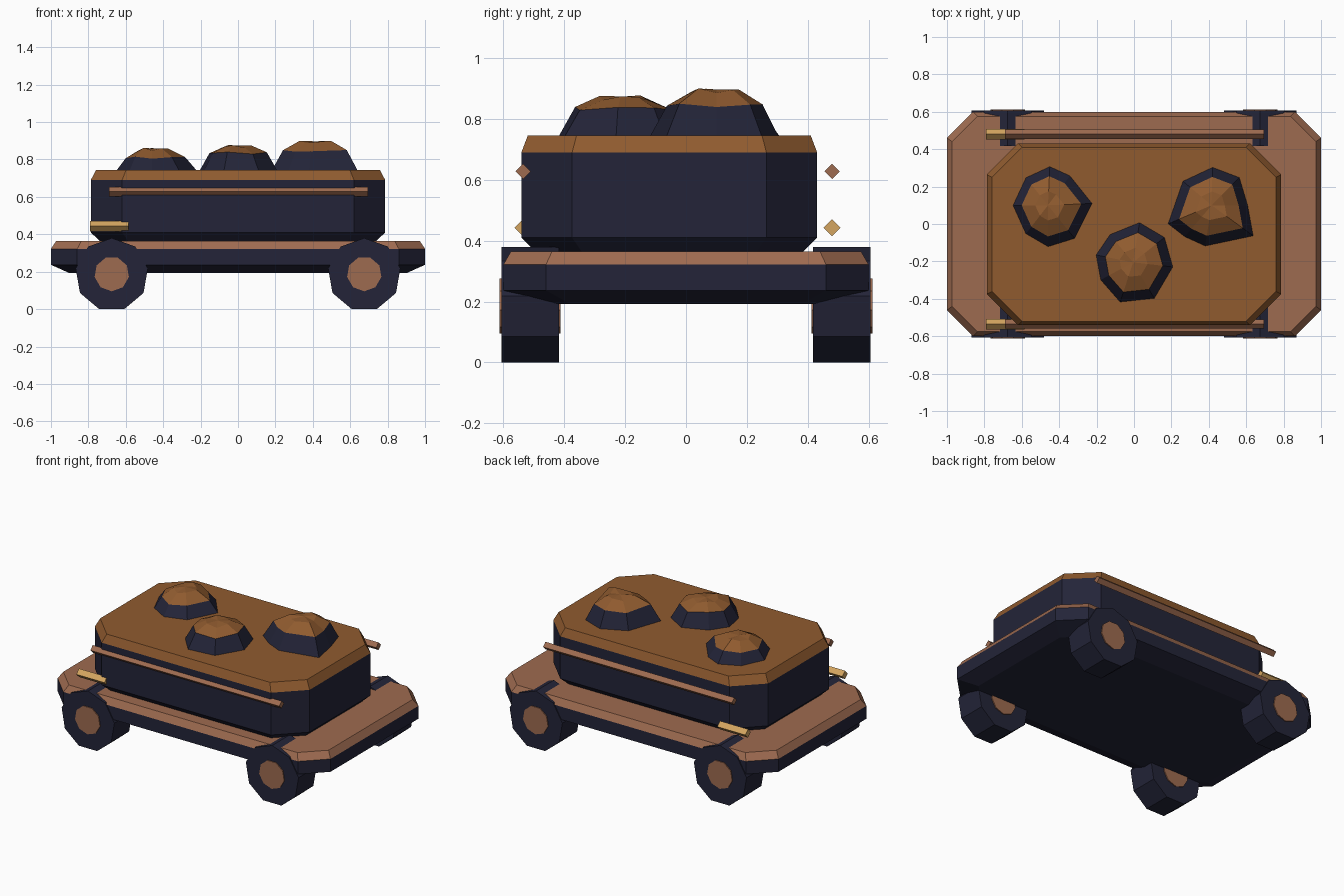
import bpy
import math
from math import cos, sin, pi

cube = bpy.data.objects.get("Cube")
if cube:
    bpy.data.objects.remove(cube)


def make_material(name, rgb):
    """Flat material from an 0-255 display colour."""
    linear = [((c / 255 + 0.055) / 1.055) ** 2.4 for c in rgb] + [1]
    mat = bpy.data.materials.new(name)
    mat.use_nodes = True
    mat.diffuse_color = linear
    mat.node_tree.nodes["Principled BSDF"].inputs["Base Color"].default_value = linear
    return mat


DARK = make_material("dark navy", (35, 36, 56))
COPPER = make_material("copper", (158, 107, 80))
BROWN = make_material("brown", (144, 91, 47))
GOLD = make_material("gold", (212, 165, 96))


def loft(name, rings, mats, bands):
    """Skin a stack of equal rings; bands gives the material slot per band,
    with the first and last entries for the bottom and top caps."""
    n = len(rings[0])
    verts = [p for ring in rings for p in ring]
    faces = [list(range(n))[::-1]]
    slots = [bands[0]]
    for r in range(len(rings) - 1):
        for i in range(n):
            j = (i + 1) % n
            faces.append([r * n + i, r * n + j, (r + 1) * n + j, (r + 1) * n + i])
            slots.append(bands[r + 1])
    faces.append([(len(rings) - 1) * n + i for i in range(n)])
    slots.append(bands[-1])
    mesh = bpy.data.meshes.new(name)
    mesh.from_pydata(verts, [], faces)
    for mat in mats:
        mesh.materials.append(mat)
    for poly, slot in zip(mesh.polygons, slots):
        poly.material_index = slot
    obj = bpy.data.objects.new(name, mesh)
    bpy.context.collection.objects.link(obj)
    return obj


def octagon(hx, hy, cut, z, cy=0.0):
    """Rectangle with clipped corners, counter-clockwise from above."""
    pts = [(hx, cut - hy), (hx, hy - cut), (hx - cut, hy), (cut - hx, hy),
           (-hx, hy - cut), (-hx, cut - hy), (cut - hx, -hy), (hx - cut, -hy)]
    return [(x, y + cy, z) for x, y in pts]


def prism(name, sides, radius, start, axis, centre, half, mat):
    """Straight prism along x or y."""
    rings = []
    for s in (-half, half):
        ring = []
        for i in range(sides):
            a = start + 2 * pi * i / sides
            u, w = radius * cos(a), radius * sin(a)
            offset = (s, u, w) if axis == "x" else (-u, s, w)
            ring.append(tuple(c + o for c, o in zip(centre, offset)))
        rings.append(ring)
    return loft(name, rings, [mat], [0, 0, 0])


# Deck: clipped slab with a copper top
loft("deck", [octagon(0.90, 0.49, 0.11, 0.192), octagon(1.0, 0.6, 0.14, 0.237),
              octagon(1.0, 0.6, 0.14, 0.322), octagon(0.972, 0.575, 0.135, 0.365)],
     [DARK, COPPER], [0, 0, 0, 1, 1])

# Container: dark walls with a brown lid
loft("container", [octagon(0.735, 0.435, 0.15, 0.36, -0.055),
                   octagon(0.787, 0.486, 0.167, 0.41, -0.055),
                   octagon(0.787, 0.486, 0.167, 0.69, -0.055),
                   octagon(0.758, 0.465, 0.16, 0.745, -0.055)],
     [DARK, BROWN], [0, 0, 0, 1, 1])

# Wheels with hubs showing on both faces
for x, end in ((-0.675, "right"), (0.675, "left")):
    for y, side in ((-0.512, "front"), (0.512, "back")):
        prism(f"{side}_{end}_wheel", 9, 0.196, pi / 2, "y", (x, y, 0.184), 0.094, DARK)
        prism(f"{side}_{end}_hub", 9, 0.093, -pi / 2, "y", (x, y, 0.188), 0.1, COPPER)

# Side rails and short handles, square bars standing on edge
for y, side in ((-0.535, "front"), (0.48, "back")):
    prism(f"{side}_rail", 4, 0.025, 0, "x", (0.002, y, 0.628), 0.692, COPPER)
    prism(f"{side}_handle", 4, 0.028, 0, "x", (-0.688, y, 0.443), 0.103, GOLD)


def mound(name, outline, centre, shoulder, top):
    """Faceted heap: dark skirt and brown crown over an irregular outline."""
    cx, cy = centre

    def ring(scale, z, wobble):
        return [(cx + (x - cx) * scale, cy + (y - cy) * scale,
                 z + wobble * sin(2.3 * i + cx * 9)) for i, (x, y) in enumerate(outline)]

    rings = [ring(1.0, 0.74, 0), ring(0.74, shoulder, 0.006),
             ring(0.36, top - 0.012, 0.008), ring(0.03, top - 0.008, 0)]
    loft(name, rings, [DARK, BROWN], [0, 0, 1, 1, 1])


# Three heaps on the lid, outlines clockwise from the -x end, reversed for skinning
mound("right_mound", [(-0.65, 0.1), (-0.58, 0.25), (-0.45, 0.31), (-0.34, 0.26),
                      (-0.22, 0.11), (-0.315, -0.08), (-0.46, -0.125), (-0.58, -0.055)][::-1],
      (-0.46, 0.1), 0.81, 0.867)
mound("middle_mound", [(-0.205, -0.165), (-0.13, -0.055), (0.03, 0.01), (0.165, -0.07),
                       (0.21, -0.23), (0.11, -0.4), (-0.075, -0.42), (-0.18, -0.3)][::-1],
      (-0.005, -0.205), 0.835, 0.882)
mound("left_mound", [(0.18, 0.0), (0.26, 0.23), (0.42, 0.305), (0.565, 0.25),
                     (0.61, 0.1), (0.64, -0.065), (0.38, -0.12), (0.27, -0.07)][::-1],
      (0.415, 0.1), 0.845, 0.905)
